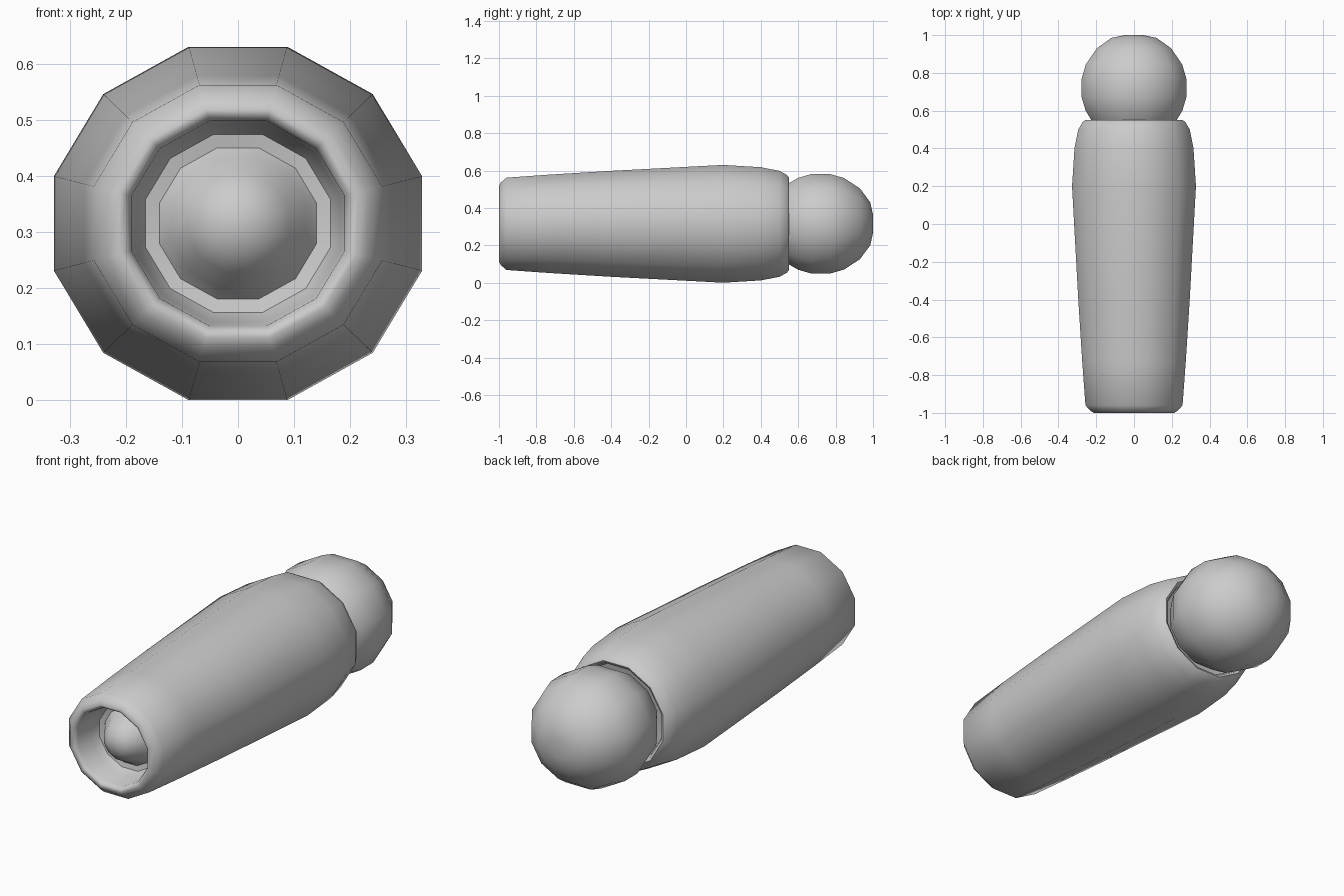
import bpy, bmesh, math

if "Cube" in bpy.data.objects:
    bpy.data.objects.remove(bpy.data.objects["Cube"])

SIDES = 12
ZC = 0.315          # axis height
SQUASH = 0.96       # slightly flattened section


def lathe(name, profile):
    """Revolve (y, half-width) points about the lengthwise axis; width 0 is a pole."""
    bm = bmesh.new()
    rings = []
    for y, w in profile:
        if w == 0:
            rings.append([bm.verts.new((0, y, ZC))])
            continue
        r = w / math.cos(math.pi / SIDES)
        angles = [(i + 0.5) * math.tau / SIDES for i in range(SIDES)]
        rings.append([bm.verts.new((r * math.cos(a), y, ZC + SQUASH * r * math.sin(a)))
                      for a in angles])
    for a, b in zip(rings, rings[1:]):
        for i in range(SIDES):
            j = (i + 1) % SIDES
            if len(a) == 1:
                bm.faces.new((a[0], b[i], b[j]))
            elif len(b) == 1:
                bm.faces.new((a[i], b[0], a[j]))
            else:
                bm.faces.new((a[i], b[i], b[j], a[j]))
    bmesh.ops.recalc_face_normals(bm, faces=bm.faces)
    mesh = bpy.data.meshes.new(name)
    bm.to_mesh(mesh)
    bm.free()
    obj = bpy.data.objects.new(name, mesh)
    bpy.context.collection.objects.link(obj)
    bpy.ops.object.select_all(action='DESELECT')
    obj.select_set(True)
    bpy.context.view_layer.objects.active = obj
    bpy.ops.object.shade_smooth_by_angle(angle=math.radians(50))
    return obj


# Tapered body: domed floor of the front socket, rim, outer wall, rear lip and groove
lathe("body", [
    (-0.97, 0), (-0.96, 0.05), (-0.925, 0.09), (-0.87, 0.12), (-0.845, 0.14),
    (-0.85, 0.165), (-0.89, 0.183), (-0.98, 0.19), (-0.997, 0.20), (-1.0, 0.212),
    (-0.99, 0.23), (-0.96, 0.257), (-0.73, 0.274), (-0.4, 0.295), (0.2, 0.328),
    (0.4, 0.315), (0.5, 0.295), (0.54, 0.272), (0.55, 0.258), (0.545, 0.246),
    (0.52, 0.235), (0.51, 0.19), (0.51, 0)])

# Rounded ball on the rear end
lathe("ball_end", [
    (0.49, 0), (0.49, 0.185), (0.54, 0.22), (0.6, 0.256), (0.67, 0.277), (0.77, 0.277),
    (0.845, 0.255), (0.93, 0.197), (0.985, 0.12), (1.0, 0.05), (1.0, 0)])
